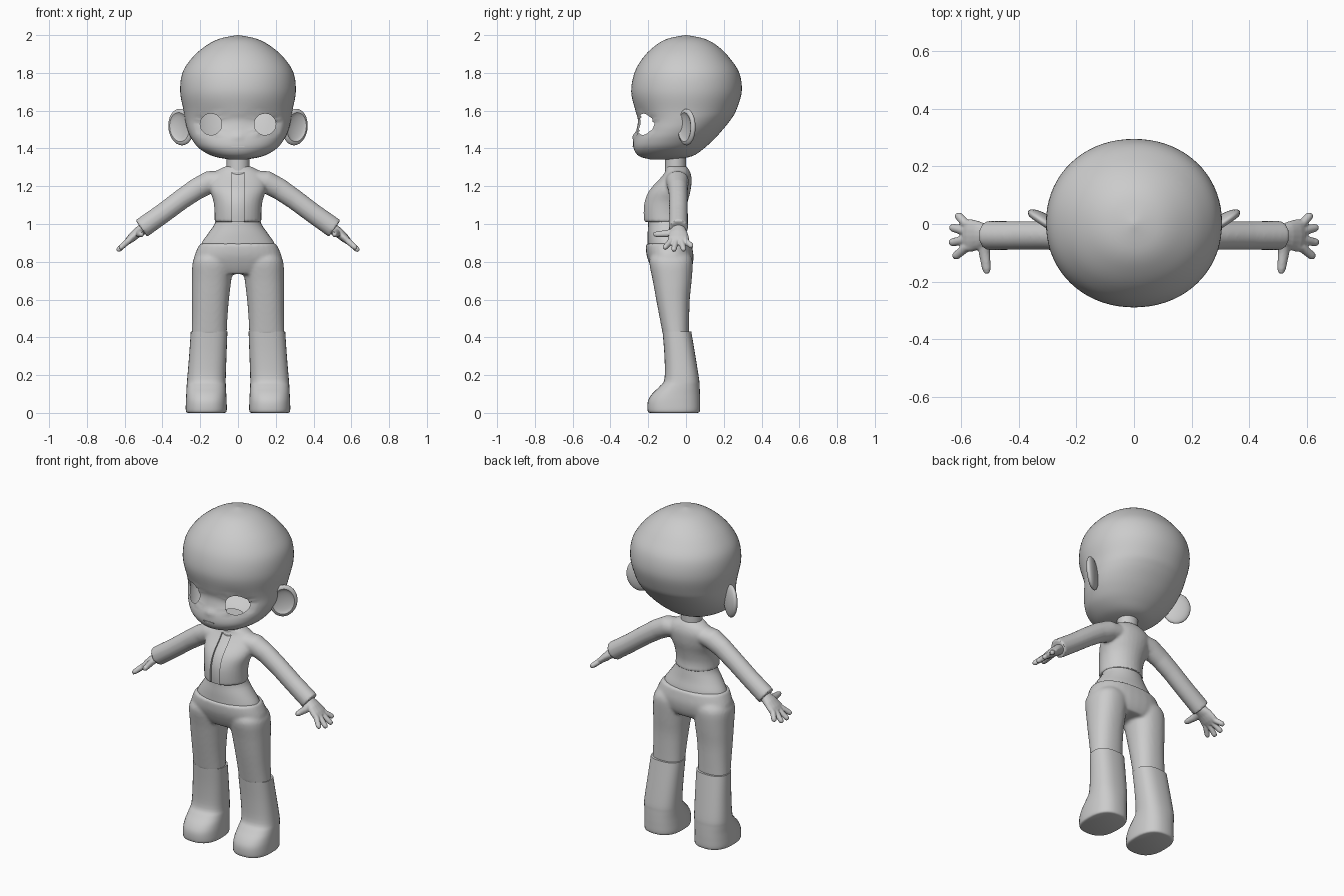
import bpy, bmesh, math
from mathutils import Vector, Matrix

if "Cube" in bpy.data.objects:
    bpy.data.objects.remove(bpy.data.objects["Cube"])

grey = bpy.data.materials.new("light_grey")
grey.diffuse_color = (0.6, 0.6, 0.6, 1)
grey.use_nodes = True
grey.node_tree.nodes["Principled BSDF"].inputs["Base Color"].default_value = grey.diffuse_color


def spow(v, e):
    return math.copysign(abs(v) ** e, v)


def loft(bm, rings):
    """Skin a list of point rings and cap both ends."""
    loops = [[bm.verts.new(p) for p in r] for r in rings]
    n = len(loops[0])
    for a, b in zip(loops, loops[1:]):
        for i in range(n):
            j = (i + 1) % n
            bm.faces.new((a[i], a[j], b[j], b[i]))
    bm.faces.new(loops[0][::-1])
    bm.faces.new(loops[-1])


def level(z, xc, hx, y0, y1, n=32, power=2.0):
    """Horizontal superellipse ring."""
    c, h, e = (y0 + y1) / 2, (y1 - y0) / 2, 2 / power
    return [Vector((xc + hx * spow(math.cos(t), e), c + h * spow(math.sin(t), e), z))
            for t in (2 * math.pi * i / n for i in range(n))]


def refine(rows, steps):
    """Smooth spline through the key rows."""
    out = []
    for i in range(len(rows) - 1):
        p = [rows[max(0, min(len(rows) - 1, i + k))] for k in (-1, 0, 1, 2)]
        for s in range(steps):
            t = s / steps
            out.append([b + t * ((c - a) / 2 + t * ((2 * a - 5 * b + 4 * c - d) / 2
                        + t * (3 * b - a - 3 * c + d) / 2)) for a, b, c, d in zip(*p)])
    return out + [list(rows[-1])]


def column(bm, rows, power=2.0, steps=3, n=32):
    loft(bm, [level(*r, n=n, power=power) for r in refine(rows, steps)])


def limb(bm, rows, normal, n=16):
    """Tube through rows of (x, y, z, half width, half thickness)."""
    pts = [Vector(r[:3]) for r in rows]
    rings = []
    for i, r in enumerate(rows):
        d = (pts[min(i + 1, len(pts) - 1)] - pts[max(i - 1, 0)]).normalized()
        u = d.cross(normal).normalized()
        v = u.cross(d)
        rings.append([pts[i] + u * r[3] * math.cos(t) + v * r[4] * math.sin(t)
                      for t in (2 * math.pi * k / n for k in range(n))])
    loft(bm, rings)


def finish(bm, name, voxel=0, smooth=0, cutter=None, angle=40):
    bmesh.ops.recalc_face_normals(bm, faces=bm.faces)
    me = bpy.data.meshes.new(name)
    bm.to_mesh(me)
    bm.free()
    ob = bpy.data.objects.new(name, me)
    bpy.context.collection.objects.link(ob)
    me.materials.append(grey)
    if voxel:
        m = ob.modifiers.new("blend", 'REMESH')
        m.mode, m.voxel_size = 'VOXEL', voxel
        m = ob.modifiers.new("soften", 'SMOOTH')
        m.factor, m.iterations = 0.5, smooth
    if cutter:
        m = ob.modifiers.new("opening", 'BOOLEAN')
        m.operation, m.object, m.solver = 'DIFFERENCE', cutter, 'EXACT'
    bpy.ops.object.select_all(action='DESELECT')
    ob.select_set(True)
    bpy.context.view_layer.objects.active = ob
    if ob.modifiers:
        bpy.ops.object.convert(target='MESH')
    bpy.ops.object.shade_smooth_by_angle(angle=math.radians(angle))
    return ob


def box(bm, lo, hi):
    lo, hi = Vector(lo), Vector(hi)
    bmesh.ops.create_cube(bm, size=1, matrix=Matrix.Translation((lo + hi) / 2)
                          @ Matrix.Diagonal((*(hi - lo), 1)))


# Head: lofted skull with softly sunken, open eye sockets
bm = bmesh.new()
column(bm, [(1.342, 0, 0.05, -0.19, -0.05), (1.36, 0, 0.135, -0.25, 0.035),
            (1.40, 0, 0.205, -0.277, 0.095), (1.45, 0, 0.245, -0.277, 0.15),
            (1.50, 0, 0.268, -0.262, 0.195), (1.55, 0, 0.28, -0.255, 0.235),
            (1.60, 0, 0.288, -0.268, 0.265), (1.70, 0, 0.306, -0.29, 0.295),
            (1.80, 0, 0.294, -0.273, 0.282), (1.88, 0, 0.243, -0.228, 0.23),
            (1.94, 0, 0.175, -0.168, 0.17), (1.98, 0, 0.1, -0.1, 0.1),
            (2.0, 0, 0.004, -0.004, 0.004)], steps=5, n=72, power=2.08)
EX, EZ, ER = 0.143, 1.528, 0.057
for v in bm.verts:
    if v.co.y < -0.08:
        r = math.hypot(abs(v.co.x) - EX, v.co.z - EZ)
        v.co.y += 0.016 * math.exp(-(r / 0.075) ** 2)
        r = math.hypot(v.co.x, v.co.z - 1.465)
        v.co.y -= 0.010 * math.exp(-(r / 0.018) ** 2)


def eye_offset(co):
    s = math.copysign(1, co.x)
    return Vector((co.x - s * EX, 0, co.z - EZ)), s


hole = [v for v in bm.verts if v.co.y < -0.1 and eye_offset(v.co)[0].length < ER]
bmesh.ops.delete(bm, geom=hole, context='VERTS')
for v in bm.verts:
    if v.is_boundary:
        o, s = eye_offset(v.co)
        o = o.normalized() * ER
        v.co.x, v.co.z = s * EX + o.x, EZ + o.z
finish(bm, "head", angle=60)

# Mouth: small thin plate
bm = bmesh.new()
box(bm, (-0.034, -0.282, 1.407), (0.034, -0.274, 1.412))
finish(bm, "mouth")

# Ears: flattened ovals, dished at the front and swept back
for s, side in ((1, "left"), (-1, "right")):
    bm = bmesh.new()
    bmesh.ops.create_uvsphere(bm, u_segments=32, v_segments=24, radius=1,
                              matrix=Matrix.Rotation(math.pi / 2, 4, 'X'))
    for v in bm.verts:
        r = math.hypot(v.co.x, v.co.z)
        y = v.co.y * 0.026
        if v.co.y < 0 and r < 0.8:
            y += 0.026 * (1 - (r / 0.8) ** 2) ** 0.7
        p = Matrix.Rotation(math.radians(33), 3, 'Z') @ Vector((v.co.x * 0.078, y, v.co.z * 0.097))
        v.co = (s * (0.302 + p.x + 0.06 * p.z), p.y + 0.003, 1.513 + p.z)
    finish(bm, side + "_ear")

# Neck
bm = bmesh.new()
column(bm, [(1.24, 0, 0.06, -0.11, 0.0), (1.38, 0, 0.06, -0.11, 0.0)], steps=1)
finish(bm, "neck")

# Jacket: torso and sleeves blended, with an open front
bm = bmesh.new()
box(bm, (-0.031, -0.4, 0.9), (0.031, -0.07, 1.275))
cutter = finish(bm, "front_opening_cutter")
cutter.hide_render = True
cutter.hide_set(True)
torso = [(1.01, 0, 0.125, -0.225, 0.005), (1.06, 0, 0.124, -0.228, 0.0),
         (1.12, 0, 0.130, -0.222, 0.01), (1.18, 0, 0.148, -0.195, 0.025),
         (1.24, 0, 0.150, -0.14, 0.03), (1.28, 0, 0.115, -0.11, 0.02),
         (1.305, 0, 0.068, -0.108, 0.003)]
ARM_UP = Vector((0.61, 0, 0.79))
bm = bmesh.new()
column(bm, torso)
for s in (1, -1):
    up = Vector((s * ARM_UP.x, 0, ARM_UP.z))
    limb(bm, [(s * 0.07, -0.05, 1.235, 0.065, 0.05), (s * 0.15, -0.045, 1.222, 0.06, 0.06),
              (s * 0.22, -0.042, 1.185, 0.052, 0.057), (s * 0.30, -0.04, 1.13, 0.05, 0.054),
              (s * 0.40, -0.04, 1.055, 0.05, 0.053), (s * 0.512, -0.04, 0.976, 0.051, 0.054)], up, 24)
finish(bm, "jacket", voxel=0.008, smooth=5, cutter=cutter)

# Shirt seen in the jacket opening
bm = bmesh.new()
column(bm, [(z, x, hx * 0.9, y0 + 0.012, y1 - 0.012) for z, x, hx, y0, y1 in torso])
finish(bm, "shirt")

# Waist between jacket and trousers
bm = bmesh.new()
column(bm, [(0.86, 0, 0.205, -0.203, 0.02), (0.90, 0, 0.192, -0.203, 0.018),
            (0.95, 0, 0.158, -0.203, 0.005), (1.0, 0, 0.124, -0.2, -0.003),
            (1.04, 0, 0.115, -0.2, -0.01)])
finish(bm, "waist")

# Trousers: hips and thighs blended together
bm = bmesh.new()
column(bm, [(0.735, 0, 0.17, -0.165, 0.015), (0.77, 0, 0.225, -0.185, 0.032),
            (0.82, 0, 0.233, -0.205, 0.04), (0.86, 0, 0.22, -0.212, 0.036),
            (0.897, 0, 0.201, -0.212, 0.028)], power=2.3)
for s in (1, -1):
    column(bm, [(0.41, s * 0.153, 0.093, -0.122, 0.016), (0.5, s * 0.150, 0.094, -0.139, 0.017),
                (0.6, s * 0.146, 0.098, -0.158, 0.02), (0.7, s * 0.140, 0.104, -0.176, 0.03),
                (0.8, s * 0.132, 0.108, -0.195, 0.036), (0.84, s * 0.125, 0.09, -0.18, 0.02)], power=2.3)
finish(bm, "trousers", voxel=0.009, smooth=6)

# Boots: flared shaft running into a rounded foot
for s, side in ((1, "left"), (-1, "right")):
    bm = bmesh.new()
    column(bm, [(0.0, s * 0.168, 0.098, -0.19, 0.062), (0.01, s * 0.168, 0.108, -0.203, 0.074),
                (0.06, s * 0.168, 0.108, -0.202, 0.075), (0.10, s * 0.168, 0.106, -0.18, 0.074),
                (0.14, s * 0.168, 0.104, -0.14, 0.072), (0.18, s * 0.167, 0.102, -0.114, 0.069),
                (0.30, s * 0.160, 0.099, -0.114, 0.05), (0.43, s * 0.153, 0.097, -0.124, 0.028)],
           power=2.5, steps=4)
    finish(bm, side + "_boot")

# Hands: palm, four fingers and a thumb blended together
A, B = Vector((0.488, -0.04, 0.995)), Vector((0.74, 0, -0.67))
N = Vector((0.67, 0, 0.74))
for s, side in ((1, "left"), (-1, "right")):
    bm = bmesh.new()

    def part(rows):
        """Rows of (distance along hand, sideways y, lift, half width, half thickness)."""
        out = []
        for d, y, h, w, t in rows:
            p = A + B * d + N * h
            out.append((s * p.x, p.y + y, p.z, w, t))
        limb(bm, out, Vector((s * N.x, 0, N.z)))

    part([(-0.02, 0, -0.01, 0.036, 0.034), (0.03, 0, -0.005, 0.037, 0.03), (0.07, 0.0, 0, 0.05, 0.026),
          (0.11, 0.0, 0, 0.058, 0.022), (0.135, 0.0, 0, 0.05, 0.016)])
    for y0, y1, tip in ((0.04, 0.07, 0.176), (0.015, 0.028, 0.203),
                        (-0.014, -0.025, 0.205), (-0.042, -0.073, 0.188)):
        part([(0.09, y0 * 0.9, 0, 0.015, 0.015), (0.13, y0, 0, 0.0165, 0.0165),
              (tip - 0.012, y1 * 0.96, 0, 0.0145, 0.0145), (tip, y1, 0, 0.009, 0.009)])
    part([(0.045, -0.01, -0.005, 0.022, 0.02), (0.055, -0.06, -0.012, 0.021, 0.018),
          (0.052, -0.115, -0.02, 0.016, 0.015), (0.05, -0.132, -0.022, 0.009, 0.009)])
    finish(bm, side + "_hand", voxel=0.0045, smooth=3)
